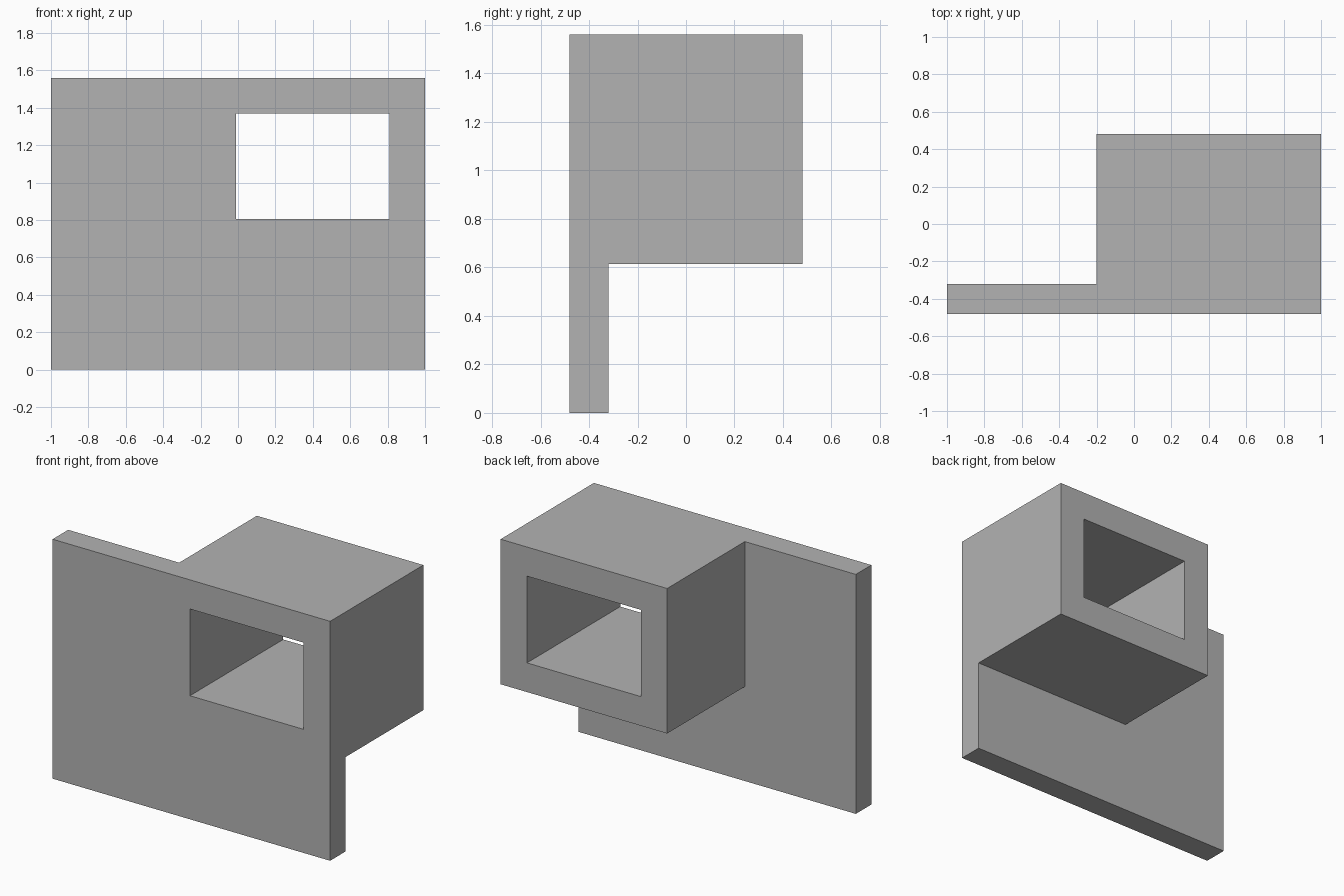
import bpy
from mathutils import Vector

cube = bpy.data.objects.get("Cube")
if cube:
    bpy.data.objects.remove(cube, do_unlink=True)

# Single grey material
grey = bpy.data.materials.new("plain grey")
grey.use_nodes = True
colour = (0.45, 0.45, 0.45, 1)
grey.diffuse_color = colour
grey.node_tree.nodes["Principled BSDF"].inputs["Base Color"].default_value = colour


def box(name, low, high):
    """Axis-aligned box between two corners."""
    low, high = Vector(low), Vector(high)
    bpy.ops.mesh.primitive_cube_add(size=1)
    obj = bpy.context.object
    obj.name = name
    for v in obj.data.vertices:
        v.co = (low + high) / 2 + v.co * (high - low)
    obj.data.materials.append(grey)
    return obj


def combine(target, tool, operation):
    """Apply a boolean and discard the tool."""
    mod = target.modifiers.new(operation.lower(), 'BOOLEAN')
    mod.operation, mod.object, mod.solver = operation, tool, 'EXACT'
    bpy.context.view_layer.objects.active = target
    bpy.ops.object.modifier_apply(modifier=mod.name)
    bpy.data.objects.remove(tool, do_unlink=True)


WIDTH, DEPTH, TOP = 1.0, 0.48, 1.56
LEFT, BOTTOM, RIM = -0.20, 0.615, 0.19

# Thin front wall with a square duct projecting from its back
wall = box("wall_with_duct", (-WIDTH, -DEPTH, 0), (WIDTH, -0.32, TOP))
duct = box("duct", (LEFT, -0.4, BOTTOM), (WIDTH, DEPTH, TOP))
combine(wall, duct, 'UNION')

# Rectangular opening running right through wall and duct
opening = box("opening", (LEFT + RIM, -1, BOTTOM + RIM), (WIDTH - RIM, 1, TOP - RIM))
combine(wall, opening, 'DIFFERENCE')
